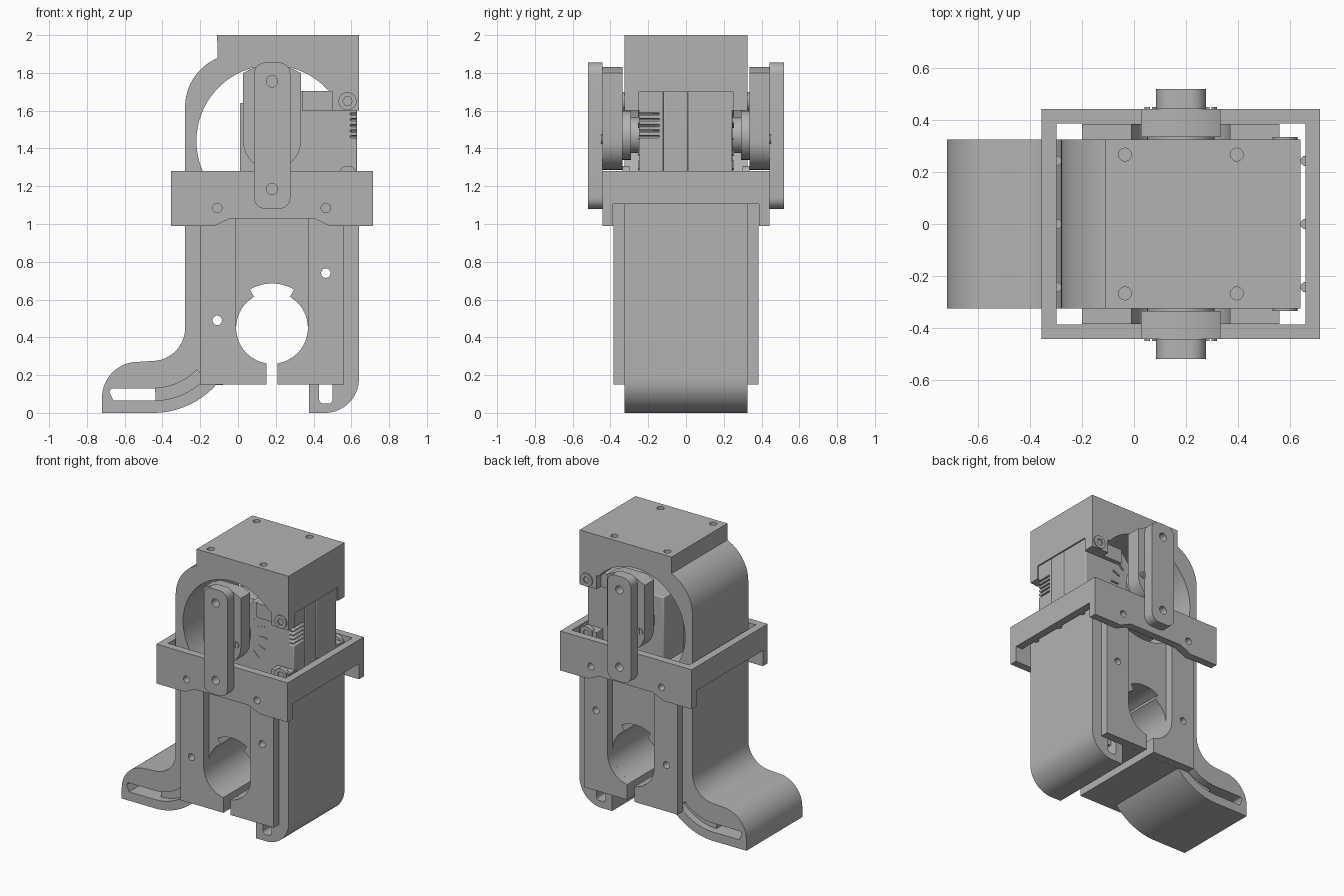
import bpy, bmesh
from math import sin, cos, radians

cube = bpy.data.objects.get("Cube")
if cube:
    bpy.data.objects.remove(cube, do_unlink=True)

grey = bpy.data.materials.new("plain grey")
grey.use_nodes = True
grey.diffuse_color = (0.45, 0.45, 0.45, 1)
grey.node_tree.nodes["Principled BSDF"].inputs["Base Color"].default_value = (0.45, 0.45, 0.45, 1)


def arc(cx, cz, r, a0, a1, n=20):
    angles = [radians(a0 + (a1 - a0) * i / n) for i in range(n + 1)]
    return [(cx + r * cos(a), cz + r * sin(a)) for a in angles]


def rect(x0, x1, z0, z1):
    return [(x0, z0), (x1, z0), (x1, z1), (x0, z1)]


def rounded(x0, x1, z0, z1, r):
    return (arc(x1 - r, z0 + r, r, -90, 0, 8) + arc(x1 - r, z1 - r, r, 0, 90, 8)
            + arc(x0 + r, z1 - r, r, 90, 180, 8) + arc(x0 + r, z0 + r, r, 180, 270, 8))


def disc(cx, cz, r, n=32):
    return arc(cx, cz, r, 0, 360, n)[:-1]


def prism(name, pts, lo, hi, axis="y", bevel=0):
    """Extrude a profile along y (profile in xz) or along z (profile in xy)."""
    bm = bmesh.new()
    place = (lambda p: (p[0], lo, p[1])) if axis == "y" else (lambda p: (p[0], p[1], lo))
    face = bm.faces.new([bm.verts.new(place(p)) for p in pts])
    top = bmesh.ops.extrude_face_region(bm, geom=[face])["geom"]
    shift = (0, hi - lo, 0) if axis == "y" else (0, 0, hi - lo)
    bmesh.ops.translate(bm, vec=shift, verts=[v for v in top if isinstance(v, bmesh.types.BMVert)])
    bmesh.ops.recalc_face_normals(bm, faces=bm.faces)
    mesh = bpy.data.meshes.new(name)
    bm.to_mesh(mesh)
    bm.free()
    mesh.materials.append(grey)
    ob = bpy.data.objects.new(name, mesh)
    bpy.context.collection.objects.link(ob)
    if bevel:
        mod = ob.modifiers.new("bevel", "BEVEL")
        mod.width, mod.segments = bevel, 3
    return ob


def activate(ob):
    bpy.ops.object.select_all(action="DESELECT")
    ob.select_set(True)
    bpy.context.view_layer.objects.active = ob


def cut(ob, pts, lo=-1, hi=1, axis="y"):
    cutter = prism("cutter", pts, lo, hi, axis)
    cutter.hide_render = True
    activate(ob)
    mod = ob.modifiers.new("cut", "BOOLEAN")
    mod.operation, mod.solver, mod.object = "DIFFERENCE", "EXACT", cutter
    bpy.ops.object.modifier_apply(modifier=mod.name)
    bpy.data.objects.remove(cutter, do_unlink=True)


def both_sides(name, pts, near, far):
    """The same plate at the front and at the back."""
    return [prism("front_" + name, pts, -far, -near), prism("back_" + name, pts, near, far)]


CX, HUB = 0.18, 1.44

# Main body: arch, lower housing and curved foot
outline = [(0.64, 2), (-0.11, 2)]
outline += arc(0, 1.62, 0.28, 113, 180)
outline += arc(-0.455, 0.45, 0.175, 0, -90)
outline += arc(-0.53, 0.08, 0.19, 90, 180)
outline += [(-0.72, 0)]
outline += arc(-0.45, 0.45, 0.45, -90, -42)
outline += [(0.375, 0.15), (0.375, 0)]
outline += arc(0.46, 0.18, 0.18, -90, 0)
outline += [(0.64, 1.24)]
outline += arc(CX, HUB, 0.4, -30, -319.5, 56)
outline += [(0.64, 1.7)]
body = prism("main_body", outline, -0.325, 0.325)

# Keyhole through the housing
keyhole = [(0.21, 0.1)] + arc(CX, 0.45, 0.19, -81, 60, 24)
keyhole += arc(CX, 0.45, 0.235, 60, 120, 10)
keyhole += arc(CX, 0.45, 0.19, 120, 261, 24) + [(0.15, 0.1)]
cut(body, keyhole)

# Slots in the feet
foot_slot = [(-0.66, 0.065)] + arc(-0.45, 0.45, 0.385, -90, -44)
foot_slot += arc(-0.45, 0.45, 0.32, -44, -90) + [(-0.66, 0.13)] + arc(-0.66, 0.11, 0.02, 90, 180, 5)
cut(body, foot_slot)
cut(body, rounded(0.43, 0.5, 0.05, 0.5, 0.02))
filler = arc(-0.45, 0.45, 0.387, -88, -43) + arc(-0.45, 0.45, 0.318, -43, -88)
prism("foot_core", filler, -0.27, 0.27)
prism("leg_core", rect(0.42, 0.51, 0.15, 0.52), -0.27, 0.27)

# Screw holes in the top
for x in (-0.035, 0.395):
    for y in (-0.267, 0.267):
        cut(body, disc(x, y, 0.025, 20), 1.9, 2.1, "z")

# Side plates with a tall arched recess
half = [(-0.2, 0.15), (0.15, 0.15)] + arc(CX, 0.45, 0.19, 261, 180, 16) + [(-0.01, 1.2), (-0.2, 1.2)]
mirrored = [(2 * CX - x, z) for x, z in half]
for plate in both_sides("left_plate", mirrored, 0.32, 0.385):
    cut(plate, disc(0.465, 0.74, 0.025))
for plate in both_sides("right_plate", half, 0.32, 0.385):
    cut(plate, disc(-0.11, 0.49, 0.025))

# Through holes behind the plates
cut(body, disc(0.465, 0.74, 0.025))
cut(body, disc(-0.11, 0.49, 0.025))

# Collar frame around the housing
skirt = [(-0.355, 0.99), (-0.125, 0.99), (-0.04, 1.03), (0.4, 1.03), (0.485, 0.99),
         (0.715, 0.99), (0.715, 1.28), (-0.355, 1.28)]
for wall in both_sides("collar_wall", skirt, 0.387, 0.443):
    for x in (-0.11, 0.465):
        cut(wall, disc(x, 1.085, 0.025))
for name, x0, x1, bump_x in (("right", -0.355, -0.298, -0.298), ("left", 0.66, 0.715, 0.66)):
    prism(name + "_collar_end", rect(x0, x1, 1.105, 1.28), -0.39, 0.39)
    for y in (-0.243, 0, 0.243):
        prism(name + "_collar_bump", disc(bump_x, y, 0.02, 16), 1.105, 1.27, "z")

# Link arms
for link in both_sides("link_arm", rounded(0.085, 0.277, 1.08, 1.855, 0.06), 0.443, 0.52):
    for z in (1.185, 1.755):
        cut(link, disc(CX, z, 0.03))

# Horn brackets, horns and screws
bracket = arc(CX, HUB, 0.153, 180, 360) + [(0.333, 1.8), (0.27, 1.83), (0.09, 1.83), (0.027, 1.8)]
both_sides("horn_bracket", bracket, 0.335, 0.443)
both_sides("horn_disc", disc(CX, HUB + 0.03, 0.13), 0.29, 0.335)
both_sides("horn_shaft", disc(CX, HUB + 0.03, 0.095), 0.24, 0.29)
for x in (0.065, 0.295):
    for screw in both_sides("horn_screw", disc(x, 1.45, 0.024, 20), 0.44, 0.45):
        cut(screw, rect(x - 0.004, x + 0.004, 1.4, 1.5))

# Servo motor, in three slabs with thin seams
case = [(0.01, 1.15), (0.63, 1.15), (0.63, 1.705), (0.3, 1.705), (0.25, 1.64), (0.01, 1.64)]
for name, y0, y1 in (("front", -0.25, -0.12), ("middle", -0.12, 0.01), ("back", 0.01, 0.245)):
    slab = prism(name + "_servo_case", case, y0, y1, bevel=0.008)
    if name == "front":
        for i in range(5):
            z = 1.455 + i * 0.03
            cut(slab, rect(0.595, 0.7, z, z + 0.012), -0.3, -0.14)

# Servo ears, body cheeks and screw bosses
both_sides("servo_ear", rect(0.34, 0.63, 1.6, 1.705), 0.24, 0.275)
both_sides("upper_cheek", rect(0.5, 0.64, 1.6, 1.72), 0.25, 0.325)
both_sides("lower_cheek", rect(0.5, 0.64, 1.2, 1.28), 0.25, 0.325)
for z in (1.65, 1.26):
    for boss in both_sides("screw_boss", disc(0.58, z, 0.048), 0.3, 0.335):
        cut(boss, disc(0.58, z, 0.025, 6), -0.4, -0.325)
        cut(boss, disc(0.58, z, 0.025, 6), 0.325, 0.4)

# Angle marks on the servo faces
for a in (-44, -22, 0, 22, 44):
    c, s = cos(radians(a)), sin(radians(a))
    mark = [(CX + r * c - t * s, HUB + 0.01 + r * s + t * c)
            for r, t in ((0.17, -0.005), (0.23, -0.005), (0.23, 0.005), (0.17, 0.005))]
    both_sides("angle_mark", mark, 0.243, 0.254)

# Smooth the curves and keep the corners crisp
for ob in bpy.context.scene.objects:
    if ob.type == "MESH":
        activate(ob)
        bpy.ops.object.shade_smooth_by_angle(angle=radians(30))
